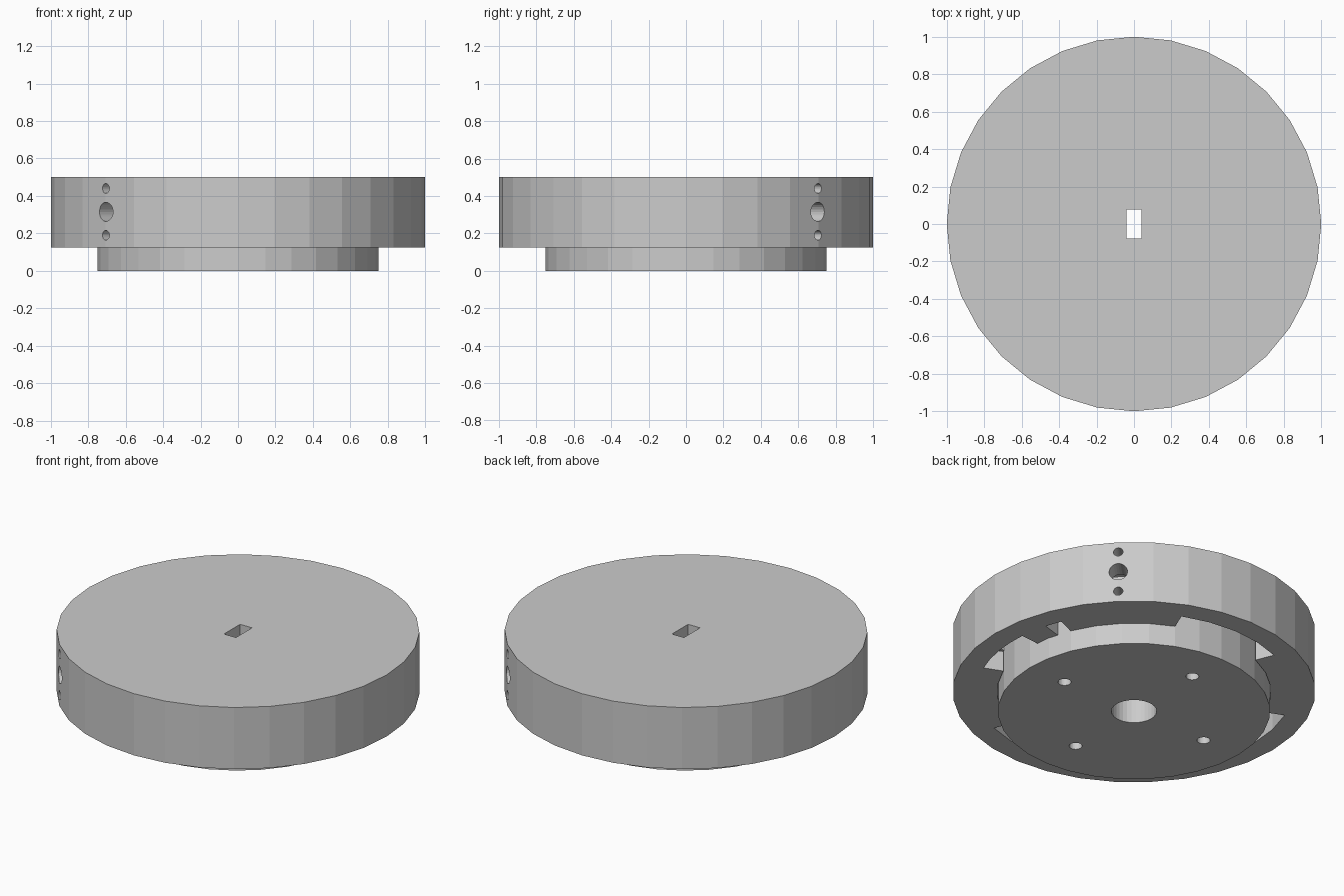
import bpy, bmesh
from math import cos, sin, pi, radians
from mathutils import Matrix, Vector

if "Cube" in bpy.data.objects:
    bpy.data.objects.remove(bpy.data.objects["Cube"])


def finish(bm, name):
    bmesh.ops.recalc_face_normals(bm, faces=bm.faces)
    mesh = bpy.data.meshes.new(name)
    bm.to_mesh(mesh)
    bm.free()
    ob = bpy.data.objects.new(name, mesh)
    bpy.context.collection.objects.link(ob)
    return ob


def cylinder(name, r, z0, z1, x=0, y=0, n=32):
    bm = bmesh.new()
    bmesh.ops.create_cone(bm, cap_ends=True, segments=n, radius1=r, radius2=r, depth=z1 - z0,
                          matrix=Matrix.Translation((x, y, (z0 + z1) / 2)))
    return finish(bm, name)


def sector(name, r0, r1, a0, a1, z0, z1, n=4):
    """Ring segment between two angles in degrees."""
    bm = bmesh.new()
    angles = [radians(a0 + (a1 - a0) * i / n) for i in range(n + 1)]
    pts = [(r1 * cos(a), r1 * sin(a)) for a in angles]
    pts += [(r0 * cos(a), r0 * sin(a)) for a in reversed(angles)]
    face = bm.faces.new([bm.verts.new((x, y, z0)) for x, y in pts])
    ext = bmesh.ops.extrude_face_region(bm, geom=[face])
    bmesh.ops.translate(bm, vec=(0, 0, z1 - z0),
                        verts=[v for v in ext["geom"] if isinstance(v, bmesh.types.BMVert)])
    return finish(bm, name)


def box(name, size, z):
    bm = bmesh.new()
    bmesh.ops.create_cube(bm, size=1, matrix=Matrix.Translation((0, 0, z)) @ Matrix.Diagonal((*size, 1)))
    return finish(bm, name)


def radial_pin(name, r, angle, d0, d1, z):
    """Cylinder pointing outwards, from distance d0 to d1."""
    d = Vector((cos(angle), sin(angle), 0))
    m = Matrix.Translation(d * (d0 + d1) / 2 + Vector((0, 0, z)))
    m = m @ d.to_track_quat('Z', 'Y').to_matrix().to_4x4()
    bm = bmesh.new()
    bmesh.ops.create_cone(bm, cap_ends=True, segments=24, radius1=r, radius2=r, depth=d1 - d0, matrix=m)
    return finish(bm, name)


def combine(ob, other, op='DIFFERENCE'):
    mod = ob.modifiers.new(op, 'BOOLEAN')
    mod.operation = op
    mod.solver = 'EXACT'
    mod.object = other
    bpy.context.view_layer.objects.active = ob
    bpy.ops.object.modifier_apply(modifier=mod.name)
    bpy.data.objects.remove(other)


# Housing: wide cap with a stepped cavity opening downwards
housing = cylinder("housing", 1, 0.125, 0.5)
combine(housing, cylinder("cavity", 0.755, 0.05, 0.38))
combine(housing, cylinder("groove", 0.88, 0.25, 0.38))

# Four bayonet entry slots in the lip; the one on +x is split by a stop block
slots = [(67.5, 112.5), (157.5, 202.5), (247.5, 292.5), (-22.5, 5), (16, 22.5)]
for a0, a1 in slots:
    combine(housing, sector("slot", 0.6, 0.87, a0, a1, 0.05, 0.3))

# Rectangular shaft slot in the top
combine(housing, box("shaft_slot", (0.08, 0.155, 0.4), 0.45))

# Two opposite rows of side holes
for a in (pi / 4, 5 * pi / 4):
    combine(housing, radial_pin("port", 0.051, a, 0.8, 1.1, 0.315))
    for z in (0.19, 0.44):
        combine(housing, radial_pin("screw_hole", 0.026, a, 0.88, 1.1, z))

# Core: plug with four locking tabs held behind the lip
core = cylinder("core", 0.75, 0, 0.37)
for i in range(4):
    combine(core, sector("tab", 0.6, 0.865, 22.5 + 90 * i, 67.5 + 90 * i, 0.26, 0.36), 'UNION')

# Centre bore and four bolt holes
combine(core, cylinder("bore", 0.125, -0.1, 0.6))
for i in range(4):
    a = i * pi / 2
    combine(core, cylinder("bolt_hole", 0.036, -0.1, 0.6, 0.5 * cos(a), 0.5 * sin(a), 24))
